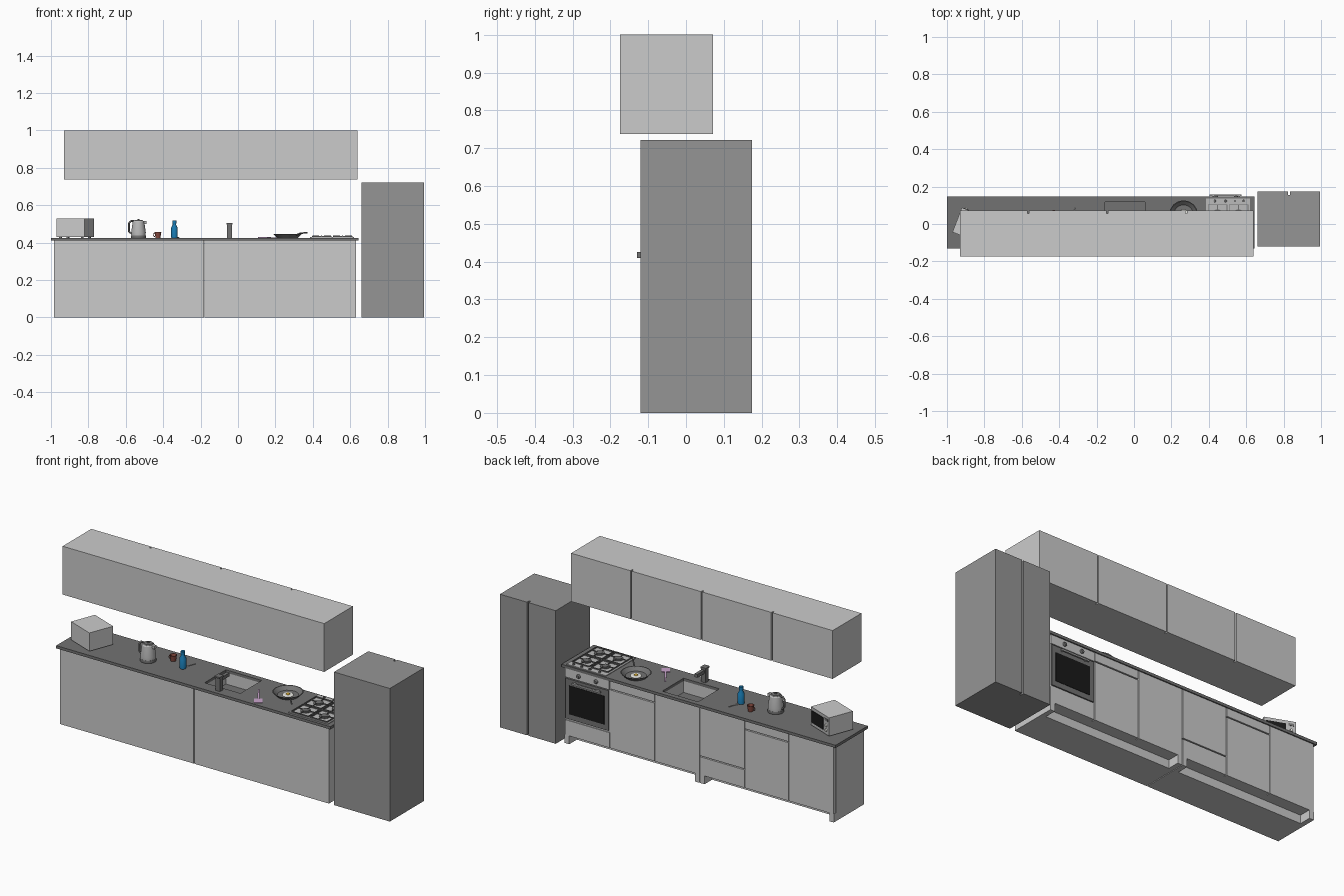
import bpy, bmesh
from math import sin, cos, pi, atan2, hypot
from mathutils import Matrix, Vector

if "Cube" in bpy.data.objects:
    bpy.data.objects.remove(bpy.data.objects["Cube"])


def mat(name, col):
    m = bpy.data.materials.new(name)
    m.diffuse_color = (*col, 1)
    m.use_nodes = True
    m.node_tree.nodes["Principled BSDF"].inputs["Base Color"].default_value = m.diffuse_color
    return m


DARK = mat("dark_grey", (.17, .17, .17))
FRIDGE = mat("mid_grey", (.3, .3, .3))
STEEL = mat("steel", (.5, .5, .5))
BLACK = mat("black", (.01, .01, .01))
BLUE = mat("blue", (.01, .2, .45))
BROWN = mat("brown", (.25, .07, .05))
PINK = mat("pink", (.6, .38, .62))
WHITE = mat("white", (.85, .85, .8))
YOLK = mat("yolk", (.9, .55, .05))


def finish(name, bm, m=None, smooth=False):
    bmesh.ops.recalc_face_normals(bm, faces=bm.faces)
    me = bpy.data.meshes.new(name)
    bm.to_mesh(me)
    bm.free()
    ob = bpy.data.objects.new(name, me)
    bpy.context.collection.objects.link(ob)
    if m:
        me.materials.append(m)
    if smooth:
        bpy.context.view_layer.objects.active = ob
        ob.select_set(True)
        bpy.ops.object.shade_smooth_by_angle()
        ob.select_set(False)
    return ob


def box(name, x0, x1, y0, y1, z0, z1, m=None, xf=None):
    bm = bmesh.new()
    bmesh.ops.create_cube(bm, size=1)
    for v in bm.verts:
        v.co = ((x0 + x1) / 2 + v.co.x * (x1 - x0), (y0 + y1) / 2 + v.co.y * (y1 - y0),
                (z0 + z1) / 2 + v.co.z * (z1 - z0))
    if xf:
        bm.transform(xf)
    return finish(name, bm, m)


def lathe(name, profile, loc, m=None, n=24, xf=None, closed=False):
    """Revolve (radius, height) points around z."""
    bm = bmesh.new()
    rings = [[bm.verts.new((r * cos(2 * pi * i / n), r * sin(2 * pi * i / n), z)) for i in range(n)]
             for r, z in profile]
    pairs = list(zip(rings, rings[1:])) + ([(rings[-1], rings[0])] if closed else [])
    for a, b in pairs:
        for i in range(n):
            bm.faces.new((a[i], a[(i + 1) % n], b[(i + 1) % n], b[i]))
    if not closed:
        bm.faces.new(rings[0])
        bm.faces.new(rings[-1])
    bm.transform(Matrix.Translation(loc) @ (xf or Matrix()))
    return finish(name, bm, m, True)


def tube(name, pts, r, m=None):
    cu = bpy.data.curves.new(name, 'CURVE')
    cu.dimensions = '3D'
    cu.bevel_depth = r
    cu.bevel_resolution = 2
    cu.use_fill_caps = True
    sp = cu.splines.new('POLY')
    sp.points.add(len(pts) - 1)
    for p, c in zip(sp.points, pts):
        p.co = (*c, 1)
    ob = bpy.data.objects.new(name, cu)
    bpy.context.collection.objects.link(ob)
    if m:
        cu.materials.append(m)
    return ob


TOP = .425      # worktop height
FY = .14        # front face of the base doors
TO_Y = Matrix.Rotation(-pi / 2, 4, 'X')   # z axis -> +y

# wall cabinets with four doors
box("wall_cabinet", -.93, .64, -.175, .055, .738, 1)
edges = [-.93, -.565, -.143, .28, .64]
for i, (a, b) in enumerate(zip(edges, edges[1:])):
    box(f"wall_door_{i}", a + (.004 if i else 0), b - (.004 if i < 3 else 0), .055, .071, .738, 1)

# fridge with two tall doors
box("fridge_body", .66, .995, -.12, .155, 0, .722, FRIDGE)
box("fridge_door_right", .66, .823, .155, .174, 0, .722, FRIDGE)
box("fridge_door_left", .833, .995, .155, .174, 0, .722, FRIDGE)

# base cabinets: carcass, plinth and end feet
carcasses = []
for s, (a, b) in {"left": (-.985, -.182), "right": (-.178, .63)}.items():
    carcasses.append(box(f"carcass_{s}", a, b, -.12, .122, .045, .41))
    box(f"plinth_{s}", a, b, -.12, .075, 0, .045)
    box(f"foot_a_{s}", a, a + .027, .075, FY, 0, .045)
    box(f"foot_b_{s}", b - .027, b, .075, FY, 0, .045)

# base fronts: each column (x0, x1) split at the given heights
fronts = [(.36, .63, [.045, .13]), (.09, .36, [.045, .363, .41]), (-.18, .09, [.045, .41]),
          (-.45, -.18, [.045, .145, .41]), (-.715, -.45, [.045, .363, .41]), (-.985, -.715, [.045, .41])]
for i, (a, b, zs) in enumerate(fronts):
    for j, (lo, hi) in enumerate(zip(zs, zs[1:])):
        box(f"base_front_{i}_{j}", a + .002, b - .002, .122, FY, lo + (.003 if j else 0),
            hi - (.003 if hi < .4 else 0))

# worktop with sink cut-out
worktop = box("worktop", -1, .645, -.13, .146, .41, TOP, DARK)
cutter = box("sink_cutter", -.155, .06, -.065, .118, .345, .5)
cutter.hide_render = True
cutter.hide_viewport = True
for ob in [worktop, carcasses[1]]:
    md = ob.modifiers.new("sink_hole", 'BOOLEAN')
    md.operation = 'DIFFERENCE'
    md.object = cutter
    md.solver = 'EXACT'
box("sink_floor", -.155, .06, -.065, .118, .343, .348, DARK)
lathe("sink_drain", [(.014, 0), (.014, .003), (.009, .003)], (-.047, .027, .348), STEEL, 16)

# tap
box("tap_body", -.059, -.033, -.107, -.081, TOP, .505, DARK)
box("tap_spout", -.055, -.037, -.083, -.02, .475, .493, DARK)
box("tap_lever", -.062, -.030, -.115, -.08, .497, .505, DARK)

# oven
box("oven_body", .355, .63, -.1205, .136, .12, .41)
box("oven_panel", .362, .628, .13, FY + .002, .36, .408)
box("oven_door", .366, .624, .13, FY + .003, .137, .355, DARK)
box("oven_window", .39, .6, FY, FY + .005, .165, .32, BLACK)
box("oven_handle", .405, .575, .151, .159, .336, .344, STEEL)
for x in (.42, .56):
    box("handle_post", x, x + .008, FY, .153, .337, .343, STEEL)
for x in (.44, .545):
    lathe("oven_knob", [(.011, 0), (.011, .006), (.008, .012)], (x, FY, .384), DARK, 16, TO_Y)

# hob: plate, four burners with square pan supports, knobs
box("hob_plate", .385, .62, -.115, .137, TOP, .429, STEEL)
for x in (.447, .559):
    for y in (-.057, .053):
        lathe("burner", [(.026, 0), (.026, .004), (.017, .004), (.017, .007)], (x, y, .429), DARK, 20)
        h, t = .05, .002
        for s in (-1, 1):
            box("grate_x", x - h, x + h, y + s * h - t, y + s * h + t, .429, .435, DARK)
            box("grate_y", x + s * h - t, x + s * h + t, y - h, y + h, .429, .435, DARK)
            box("grate_arm_x", x + s * .032 - .018, x + s * .032 + .018, y - t, y + t, .433, .437, DARK)
            box("grate_arm_y", x - t, x + t, y + s * .032 - .018, y + s * .032 + .018, .433, .437, DARK)
for x in (.432, .49, .54, .588):
    lathe("hob_knob", [(.007, 0), (.006, .006)], (x, .123, .429), DARK, 12)

# frying pan with an egg
P = Vector((.265, .05, TOP))
lathe("pan", [(.001, 0), (.055, 0), (.077, .021), (.073, .021), (.053, .003), (.001, .003)], P, DARK, 16)
tube("pan_handle", [P + Vector((.046, -.052, .016)), P + Vector((.07, -.079, .026)),
                    P + Vector((.105, -.118, .027))], .004, DARK)
lathe("egg_white", [(.028, 0), (.024, .003), (.012, .004)], P + Vector((0, 0, .003)), WHITE, 14)
lathe("egg_yolk", [(.011, 0), (.009, .004), (.004, .006)], P + Vector((0, 0, .006)), YOLK, 14)

# spatula lying on the worktop
a = atan2(-.127, .087)
X = Matrix.Translation((.11, .02, TOP)) @ Matrix.Rotation(a, 4, 'Z')
box("spatula_handle", 0, .11, -.004, .004, 0, .005, PINK, X)
box("spatula_head", .11, .154, -.021, .021, 0, .003, PINK, X)

# bottle
lathe("bottle", [(.015, 0), (.017, .003), (.017, .055), (.009, .07), (.009, .076)], (-.34, .013, TOP), BLUE)
lathe("bottle_cap", [(.011, .076), (.011, .092), (.009, .094)], (-.34, .013, TOP), BLUE)

# mug
lathe("mug", [(.001, 0), (.013, 0), (.018, .032), (.0155, .032), (.011, .004), (.001, .004)],
      (-.428, .057, TOP), BROWN)
tube("mug_handle", [(-.428 - .015 - .011 * sin(t * pi / 6), .057, TOP + .016 + .009 * cos(t * pi / 6))
                    for t in range(7)], .002, BROWN)

# small spoon
tube("spoon_handle", [(-.315, .085, TOP + .002), (-.33, .045, TOP + .002)], .0018, STEEL)
lathe("spoon_bowl", [(.004, 0), (.008, .004), (.006, .004)], (-.333, .037, TOP), STEEL, 12)

# kettle
K = Vector((-.532, -.01, TOP))
lathe("kettle_base", [(.04, 0), (.041, .003), (.039, .014)], K, DARK)
lathe("kettle_body", [(.038, .014), (.039, .03), (.031, .085), (.027, .09)], K, STEEL)
lathe("kettle_lid", [(.026, .09), (.022, .095), (.006, .096), (.006, .1)], K, DARK)
box("kettle_spout", K.x + .024, K.x + .043, K.y - .009, K.y + .009, TOP + .074, TOP + .09, STEEL)
tube("kettle_handle", [K + Vector(p) for p in [(-.025, 0, .09), (-.042, 0, .09), (-.051, 0, .078),
                                               (-.051, 0, .035), (-.036, 0, .022)]], .005, DARK)

# microwave, turned on the worktop
M = Matrix.Translation((-.871, -.007, TOP)) @ Matrix.Rotation(atan2(-.057, .148), 4, 'Z')
box("microwave_body", -.08, .08, -.07, .066, .006, .105, None, M)
box("microwave_front", -.08, .08, .066, .071, .006, .105, STEEL, M)
box("microwave_window", -.03, .07, .07, .073, .022, .088, BLACK, M)
box("microwave_display", -.07, -.042, .07, .073, .08, .092, DARK, M)
for z in (.03, .055):
    lathe("microwave_dial", [(.008, 0), (.007, .006)], M @ Vector((-.056, .071, z)), WHITE, 14,
          M.to_3x3().to_4x4() @ TO_Y)
for x in (-.068, .056):
    for y in (-.06, .048):
        box("microwave_foot", x, x + .012, y, y + .012, 0, .006, DARK, M)
